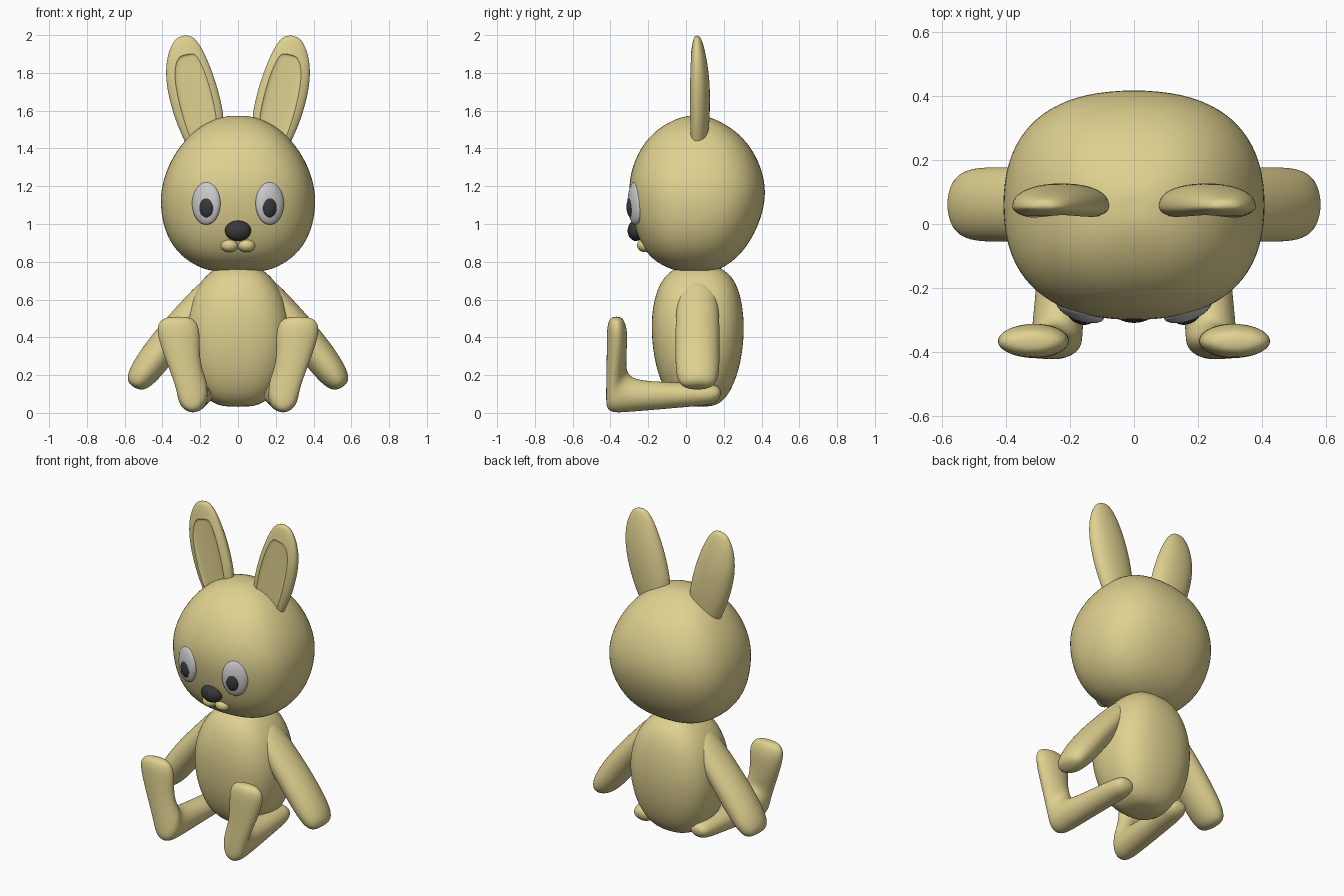
import bpy, bmesh
from math import cos, sin, pi, radians, copysign
from mathutils import Vector, Matrix

if "Cube" in bpy.data.objects:
    bpy.data.objects.remove(bpy.data.objects["Cube"])

X, Y = Vector((1, 0, 0)), Vector((0, 1, 0))


def material(name, rgb):
    m = bpy.data.materials.new(name)
    m.diffuse_color = (*rgb, 1)
    m.use_nodes = True
    m.node_tree.nodes["Principled BSDF"].inputs["Base Color"].default_value = m.diffuse_color
    return m


TAN = material("tan_fur", (0.74, 0.64, 0.28))
WHITE = material("eye_white", (0.62, 0.62, 0.62))
DARK = material("dark", (0.04, 0.04, 0.04))


def finish(bm, name, mat):
    bmesh.ops.recalc_face_normals(bm, faces=bm.faces)
    for f in bm.faces:
        f.smooth = True
    me = bpy.data.meshes.new(name)
    bm.to_mesh(me)
    bm.free()
    me.materials.append(mat)
    ob = bpy.data.objects.new(name, me)
    bpy.context.collection.objects.link(ob)
    return ob


def loft(name, rings, side, s=1, mat=TAN, n=20, power=1.0, warp=None, grow=1.02):
    """Rings (p, q, half): p-q is one diameter, half the radius along side; s mirrors x."""
    bm = bmesh.new()
    loops = []
    for p, q, half in rings:
        p, q = Vector(p), Vector(q)
        loop = []
        for i in range(n):
            c, d = (grow * copysign(abs(t) ** power, t)
                    for t in (cos(2 * pi * i / n), sin(2 * pi * i / n)))
            v = (p + q) / 2 + (q - p) / 2 * c + side * half * d
            if warp:
                v.y = warp(v.y)
            loop.append(bm.verts.new((v.x * s, v.y, v.z)))
        loops.append(loop)
    for a, b in zip(loops, loops[1:]):
        for i in range(n):
            j = (i + 1) % n
            bm.faces.new((a[i], a[j], b[j], b[i]))
    bm.faces.new(loops[0])
    bm.faces.new(loops[-1])
    ob = finish(bm, name, mat)
    sub = ob.modifiers.new("smooth", 'SUBSURF')
    sub.levels = sub.render_levels = 2
    return ob


def ball(name, loc, size, mat, turn=0):
    bm = bmesh.new()
    bmesh.ops.create_uvsphere(bm, u_segments=32, v_segments=20, radius=1)
    bm.transform(Matrix.Translation(loc) @ Matrix.Rotation(turn, 4, 'Z') @ Matrix.Diagonal((*size, 1)))
    return finish(bm, name, mat)


def stacked(name, rows, power):
    """Horizontal rings from rows (z, half width, front y, back y)."""
    return loft(name, [((0, f, z), (0, b, z), w) for z, w, f, b in rows], X, power=power)


# head and torso
stacked("head", [
    (.748, .09, -.01, .13), (.754, .165, -.065, .165), (.798, .258, -.16, .243),
    (.868, .335, -.224, .312), (.97, .388, -.267, .372), (1.09, .409, -.292, .413),
    (1.2, .403, -.302, .419), (1.31, .367, -.281, .392), (1.41, .308, -.233, .34),
    (1.49, .236, -.166, .266), (1.545, .15, -.08, .178), (1.57, .07, -.01, .11),
    (1.573, .03, .03, .08)], .83)
stacked("torso", [
    (.032, .06, .01, .12), (.047, .13, -.05, .18), (.115, .208, -.112, .238),
    (.25, .268, -.162, .287), (.42, .288, -.183, .308), (.55, .268, -.177, .300),
    (.65, .228, -.152, .279), (.72, .175, -.115, .244), (.765, .12, -.06, .19),
    (.79, .06, .0, .13)], .80)

# legs: centre x, half width, upper (y, z), lower (y, z) from hip to toe
LEG = [
    (.20, .035, (.187, .12), (.183, .08)), (.20, .062, (.165, .148), (.15, .047)),
    (.205, .073, (.10, .155), (.08, .038)), (.222, .075, (-.10, .162), (-.12, .021)),
    (.235, .078, (-.24, .17), (-.30, .006)), (.24, .079, (-.293, .19), (-.387, .0)),
    (.243, .08, (-.31, .215), (-.421, .022)), (.25, .083, (-.317, .24), (-.423, .08)),
    (.28, .085, (-.316, .28), (-.421, .20)), (.302, .097, (-.314, .34), (-.419, .31)),
    (.316, .114, (-.31, .43), (-.419, .43)), (.32, .10, (-.325, .485), (-.412, .482)),
    (.318, .057, (-.345, .51), (-.392, .51))]
# arms: outer (x, z), inner (x, z), half depth from shoulder to hand
ARM = [
    ((.16, .715), (.10, .62), .08), ((.215, .68), (.13, .58), .10),
    ((.305, .583), (.19, .48), .114), ((.414, .463), (.285, .355), .116),
    ((.504, .349), (.36, .25), .116), ((.561, .259), (.43, .170), .114),
    ((.590, .19), (.48, .127), .098), ((.574, .148), (.525, .120), .06)]
# ears: inner edge, outer edge (x, z), half depth; then the hollow in the front
EAR = [
    ((.12, 1.33), (.21, 1.30), .03), ((.074, 1.50), (.278, 1.43), .05),
    ((.078, 1.60), (.333, 1.55), .057), ((.117, 1.75), (.376, 1.71), .058),
    ((.162, 1.87), (.384, 1.83), .047), ((.207, 1.96), (.363, 1.93), .031),
    ((.252, 2.003), (.322, 1.995), .015)]
HOLLOW = [
    ((.12, 1.40), (.235, 1.38), .1), ((.095, 1.50), (.272, 1.46), .1),
    ((.104, 1.60), (.304, 1.56), .1), ((.142, 1.75), (.342, 1.72), .1),
    ((.176, 1.85), (.350, 1.81), .1), ((.208, 1.90), (.334, 1.87), .1),
    ((.24, 1.91), (.297, 1.903), .1)]


def flat(rings, y):
    return [((a[0], y, a[1]), (b[0], y, b[1]), h) for a, b, h in rings]


for s, tag in ((1, "right"), (-1, "left")):
    loft("leg_" + tag, [((c, *u), (c, *d), w) for c, w, u, d in LEG], X, s)
    loft("arm_" + tag, flat(ARM, .061), Y, s)

    # ear with a rounded back, flatter front and shallow hollow
    ear = loft("ear_" + tag, flat(EAR, 0), Y, s, power=.92,
               warp=lambda y: .055 + y * (1.25 if y > 0 else .76))
    cutter = loft("ear_cutter_" + tag, flat(HOLLOW, -.066), Y, s, power=.35, grow=1)
    cutter.hide_render = True
    cut = ear.modifiers.new("hollow", 'BOOLEAN')
    cut.operation, cut.object, cut.solver = 'DIFFERENCE', cutter, 'EXACT'
    bpy.ops.object.select_all(action='DESELECT')
    ear.select_set(True)
    bpy.context.view_layer.objects.active = ear
    bpy.ops.object.convert(target='MESH')
    bpy.ops.object.shade_smooth_by_angle(angle=radians(40))
    bpy.data.objects.remove(cutter)

    # face
    ball("eye_" + tag, (s * .168, -.268, 1.11), (.079, .034, .114), WHITE, s * radians(20))
    ball("pupil_" + tag, (s * .166, -.285, 1.09), (.043, .028, .059), DARK, s * radians(20))
    ball("muzzle_" + tag, (s * .045, -.217, .887), (.047, .042, .036), TAN)
ball("nose", (0, -.265, .965), (.069, .044, .055), DARK)
